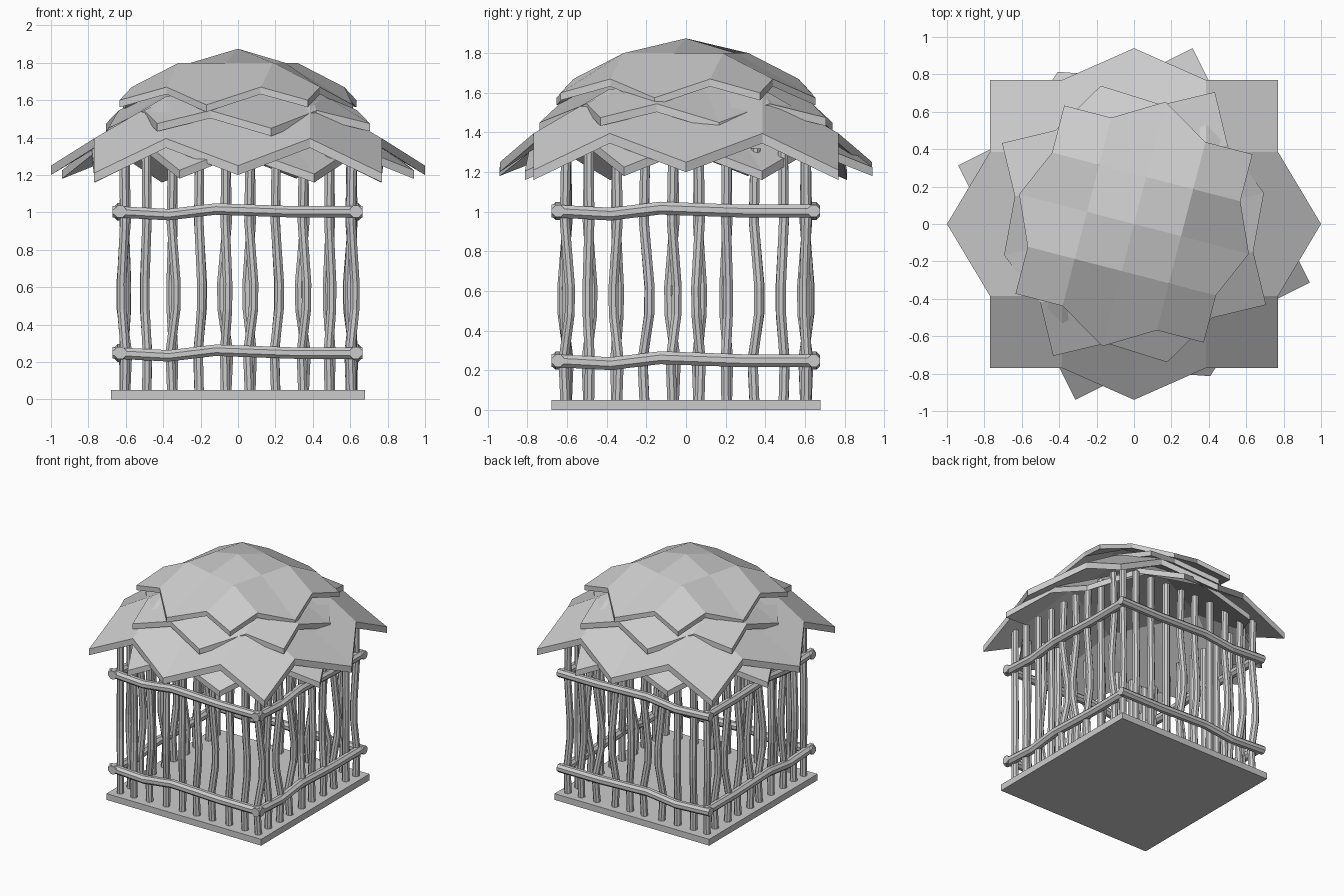
import bpy, bmesh, random
from math import radians, cos, sin
from mathutils import Vector

if "Cube" in bpy.data.objects:
    bpy.data.objects.remove(bpy.data.objects["Cube"])

random.seed(4)


def make_object(name, bm):
    bmesh.ops.recalc_face_normals(bm, faces=bm.faces)
    mesh = bpy.data.meshes.new(name)
    bm.to_mesh(mesh)
    bm.free()
    ob = bpy.data.objects.new(name, mesh)
    bpy.context.collection.objects.link(ob)
    return ob


def add_tube(bm, path, radius, axis, sides=8):
    """Crooked pole: a ring at each path point, square to the main axis."""
    a = Vector(axis)
    u = Vector((0, 0, 1)) if a.z == 0 else Vector((1, 0, 0))
    v = a.cross(u)
    rings = []
    for p in path:
        ring = []
        for k in range(sides):
            t = radians(360 * (k + 0.5) / sides)
            ring.append(bm.verts.new(Vector(p) + radius * (cos(t) * u + sin(t) * v)))
        rings.append(ring)
    for r0, r1 in zip(rings, rings[1:]):
        for k in range(sides):
            n = (k + 1) % sides
            bm.faces.new((r0[k], r0[n], r1[n], r1[k]))
    bm.faces.new(rings[0])
    bm.faces.new(rings[-1])


# floor slab
bpy.ops.mesh.primitive_cube_add(size=1, location=(0, 0, 0.025))
floor = bpy.context.object
floor.name = "floor_slab"
floor.scale = (1.36, 1.36, 0.05)

# wall sticks, each with a crook near the middle
SPOTS = (-0.61, -0.49, -0.35, -0.205, -0.065, 0.065, 0.205, 0.35, 0.49, 0.61)
BEND = ((0.04, -0.005), (0.25, -0.015), (0.48, 0.02), (0.62, 0.022), (0.95, -0.008), (1.32, 0.0))


def stick(bm, x, y):
    fx = random.choice((-1, 1)) * random.uniform(0.3, 1)
    fy = random.choice((-1, 1)) * random.uniform(0.3, 1)
    add_tube(bm, [(x + b * fx, y + b * fy, z) for z, b in BEND], 0.027, (0, 0, 1))


for name, horizontal, side in (("front", True, -1), ("back", True, 1),
                               ("left", False, -1), ("right", False, 1)):
    bm = bmesh.new()
    for s in (SPOTS if horizontal else SPOTS[1:-1]):
        if horizontal:
            stick(bm, s, side * 0.605)
        else:
            stick(bm, side * 0.605, s)
    make_object(name + "_wall_sticks", bm)

    # two bent rails across each wall
    bm = bmesh.new()
    for z in (0.245, 1.0):
        wave = ((-0.67, 0.004), (-0.37, -0.012), (-0.12, 0.018), (0.3, 0.003), (0.665, 0.003))
        if horizontal:
            add_tube(bm, [(t, side * 0.645, z + w) for t, w in wave], 0.033, (1, 0, 0))
        else:
            add_tube(bm, [(side * 0.63, t - 0.01, z + w) for t, w in wave], 0.035, (0, 1, 0))
    make_object(name + "_rails", bm)


# roof: stacked eight-pointed domes, each a bent 4 x 4 grid
def roof_layer(name, scale, turn, apex, inner, valley, corner, mid, thick):
    bm = bmesh.new()
    ca, sa = cos(radians(turn)), sin(radians(turn))
    grid = {}
    for i in range(-2, 3):
        for j in range(-2, 3):
            x, y = 0.385 * i, 0.385 * j
            reach = max(abs(i), abs(j))
            if reach == 0:
                z = apex
            elif reach == 1:
                z = inner
            elif abs(i) == abs(j):
                z = corner
            elif i == 0 or j == 0:
                z = mid
                x, y = i * 0.5, j * 0.47
            else:
                z = valley
            x, y = x * scale, y * scale
            grid[i, j] = bm.verts.new((x * ca - y * sa, x * sa + y * ca, z))
    for i in range(-2, 2):
        for j in range(-2, 2):
            bm.faces.new((grid[i, j], grid[i + 1, j], grid[i + 1, j + 1], grid[i, j + 1]))
    ob = make_object(name, bm)
    if ob.data.polygons[0].normal.z < 0:
        ob.data.flip_normals()
    # thickness added straight down so the outline stays put
    bm = bmesh.new()
    bm.from_mesh(ob.data)
    top = bm.faces[:]
    ext = bmesh.ops.extrude_face_region(bm, geom=top, use_keep_orig=True)
    for v in (g for g in ext["geom"] if isinstance(g, bmesh.types.BMVert)):
        v.co.z -= thick
    bmesh.ops.recalc_face_normals(bm, faces=bm.faces)
    bm.to_mesh(ob.data)
    bm.free()


roof_layer("roof_under_layer", 0.91, -63.4, 1.63, 1.56, 1.35, 1.225, 1.205, 0.045)
roof_layer("roof_eaves_layer", 1.0, 0, 1.69, 1.62, 1.395, 1.21, 1.25, 0.05)
roof_layer("roof_middle_layer", 0.76, 103.5, 1.77, 1.695, 1.545, 1.475, 1.45, 0.042)
roof_layer("roof_cap_layer", 0.675, 75.5, 1.875, 1.80, 1.67, 1.60, 1.575, 0.038)
